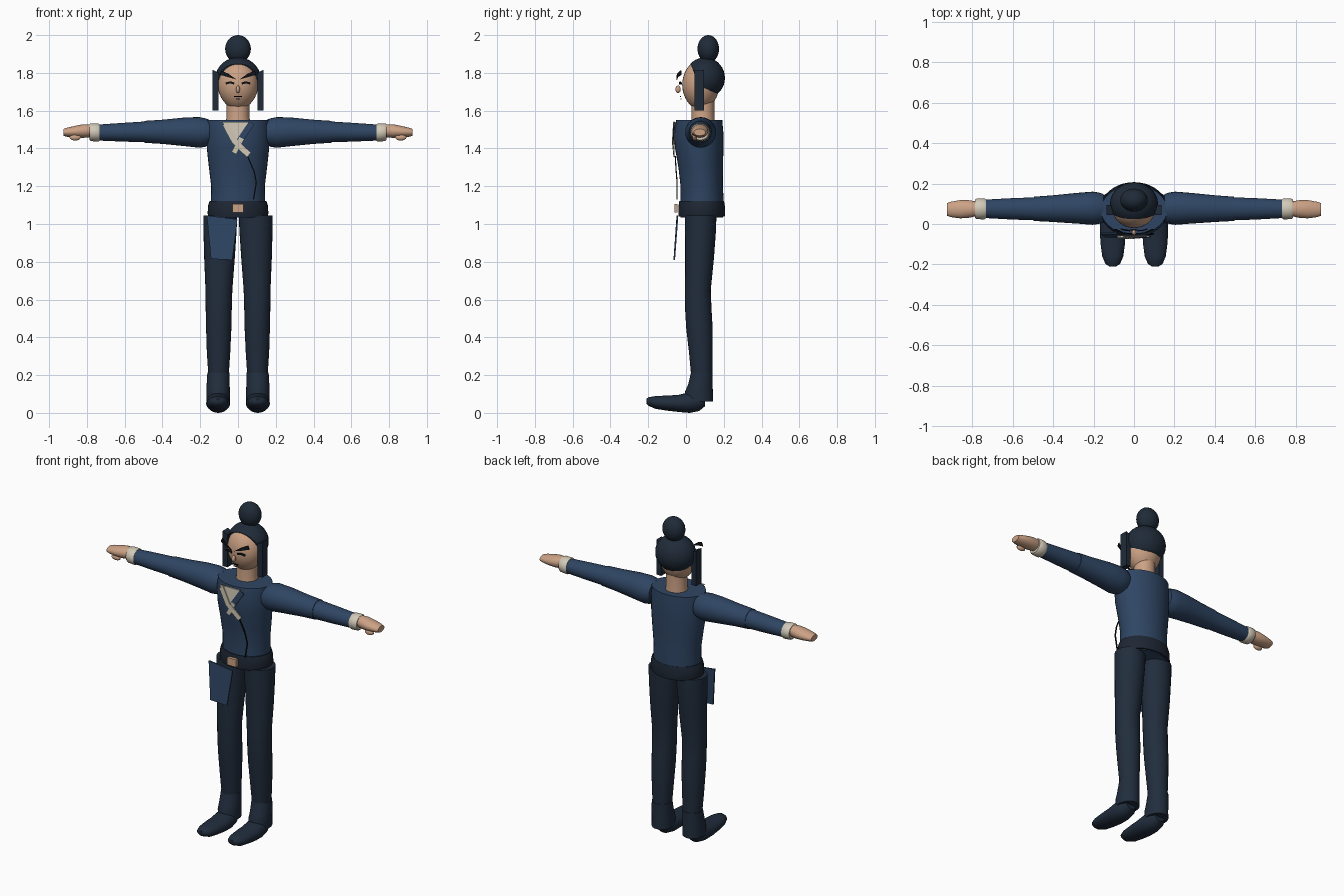
import bpy, bmesh, math
from mathutils import Vector, Matrix

if "Cube" in bpy.data.objects:
    bpy.data.objects.remove(bpy.data.objects["Cube"])


def material(name, rgb):
    m = bpy.data.materials.new(name)
    m.diffuse_color = (*rgb, 1)
    m.use_nodes = True
    m.node_tree.nodes["Principled BSDF"].inputs["Base Color"].default_value = m.diffuse_color
    return m


JACKET = material("navy cloth", (0.028, 0.060, 0.125))
DARK = material("dark navy cloth", (0.015, 0.026, 0.046))
HAIR = material("blue black hair", (0.014, 0.024, 0.040))
BELT = material("belt dark", (0.013, 0.020, 0.034))
SKIN = material("skin", (0.60, 0.36, 0.235))
CREAM = material("cream linen", (0.64, 0.58, 0.47))
BLACK = material("ink black", (0.006, 0.007, 0.010))
LIP = material("lip brown", (0.25, 0.11, 0.08))


def finish(name, bm, mat, angle=40):
    bmesh.ops.recalc_face_normals(bm, faces=bm.faces)
    me = bpy.data.meshes.new(name)
    bm.to_mesh(me)
    bm.free()
    me.materials.append(mat)
    ob = bpy.data.objects.new(name, me)
    bpy.context.collection.objects.link(ob)
    bpy.ops.object.select_all(action='DESELECT')
    ob.select_set(True)
    bpy.context.view_layer.objects.active = ob
    bpy.ops.object.shade_smooth_by_angle(angle=math.radians(angle))
    return ob


def loft(name, axis, sections, mat, seg=28):
    """Elliptical sections (t, centre1, centre2, radius1, radius2) along an axis."""
    bm = bmesh.new()
    rings = []
    for t, c1, c2, r1, r2 in sections:
        ring = []
        for i in range(seg):
            a = 2 * math.pi * i / seg
            co = [c1 + r1 * math.cos(a), c2 + r2 * math.sin(a)]
            co.insert("xyz".index(axis), t)
            ring.append(bm.verts.new(co))
        rings.append(ring)
    for lo, hi in zip(rings, rings[1:]):
        for i in range(seg):
            j = (i + 1) % seg
            bm.faces.new((lo[i], lo[j], hi[j], hi[i]))
    bm.faces.new(rings[0])
    bm.faces.new(rings[-1])
    return finish(name, bm, mat)


def ellipsoid(name, centre, radii, mat, cuts=(), seg=28, shape=None):
    """Ellipsoid; each cut is (point, normal) and removes the normal's side."""
    bm = bmesh.new()
    bmesh.ops.create_uvsphere(bm, u_segments=seg, v_segments=seg * 2 // 3, radius=1)
    for v in bm.verts:
        if shape:
            shape(v.co)
        v.co = Vector(centre) + Vector([a * b for a, b in zip(v.co, radii)])
    for point, normal in cuts:
        geom = bm.verts[:] + bm.edges[:] + bm.faces[:]
        cut = bmesh.ops.bisect_plane(bm, geom=geom, plane_co=point,
                                     plane_no=normal, clear_outer=True)
        edges = [e for e in cut['geom_cut'] if isinstance(e, bmesh.types.BMEdge)]
        bmesh.ops.contextual_create(bm, geom=edges)
    return finish(name, bm, mat)


def plate(name, points, mat, thick=0.006):
    """Thin plate with a polygon outline, thickened along y."""
    bm = bmesh.new()
    face = bm.faces.new([bm.verts.new(p) for p in points])
    ext = bmesh.ops.extrude_face_region(bm, geom=[face])
    verts = [g for g in ext['geom'] if isinstance(g, bmesh.types.BMVert)]
    bmesh.ops.translate(bm, vec=(0, thick, 0), verts=verts)
    return finish(name, bm, mat, 30)


def strip(name, path, width, mat):
    """Flat ribbon facing the front along a path of points."""
    left, right = [], []
    for i, p in enumerate(path):
        d = Vector(path[min(i + 1, len(path) - 1)]) - Vector(path[max(i - 1, 0)])
        n = Vector((-d.z, 0, d.x)).normalized() * width / 2
        left.append(Vector(p) + n)
        right.append(Vector(p) - n)
    return plate(name, left + right[::-1], mat)


# Torso, belt and buckle
loft("jacket_body", 'z', [
    (1.035, 0, .083, .145, .112), (1.12, 0, .085, .143, .115),
    (1.20, 0, .083, .142, .112), (1.30, 0, .078, .154, .118),
    (1.40, 0, .070, .165, .128), (1.48, 0, .067, .168, .131),
    (1.55, 0, .070, .164, .122)], JACKET, 36)
loft("belt", 'z', [(1.04, 0, .083, .156, .122), (1.055, 0, .083, .161, .124),
                   (1.10, 0, .083, .158, .122), (1.122, 0, .083, .150, .118)], BELT, 36)
plate("buckle", [(-.03, -.062, 1.06), (.03, -.062, 1.06),
                 (.03, -.062, 1.106), (-.03, -.062, 1.106)], SKIN, .018)
plate("hip_flap", [(-.165, -.05, 1.045), (-.003, -.05, 1.025),
                   (-.03, -.066, .81), (-.143, -.066, .815)], JACKET, .008)

# Crossed collar on the chest
plate("inner_shirt", [(-.085, -.062, 1.54), (.075, -.062, 1.54), (.0, -.068, 1.42)], CREAM)
strip("collar_blue_band", [(.072, -.066, 1.535), (.005, -.071, 1.435)], .032, JACKET)
strip("collar_under", [(.02, -.072, 1.455), (-.022, -.068, 1.375)], .028, CREAM)
strip("collar_over", [(-.068, -.068, 1.53), (-.02, -.074, 1.44), (.058, -.066, 1.365)], .032, CREAM)
strip("jacket_seam", [(.05, -.06, 1.36), (.085, -.055, 1.28), (.097, -.05, 1.22),
                      (.082, -.05, 1.13)], .006, BLACK)


# Head, narrowing to the chin
def jaw(co):
    if co.z < 0:
        co.x *= 1 - .14 * co.z * co.z
        co.y *= 1 - .10 * co.z * co.z


loft("neck", 'z', [(1.53, 0, .09, .066, .064), (1.57, 0, .09, .060, .060),
                   (1.66, 0, .09, .060, .060)], SKIN)
ellipsoid("head", (0, .078, 1.735), (.107, .098, .132), SKIN, shape=jaw)
ellipsoid("hair_cap", (0, .1, 1.773), (.119, .106, .109), HAIR,
          [((0, .1, 1.685), (0, .12, -1)), ((0, .035, 1.82), (0, -.93, -.36))])
ellipsoid("hair_bun", (0, .118, 1.927), (.068, .057, .073), HAIR)

# Face, mirrored left and right
ellipsoid("nose", (0, -.042, 1.713), (.011, .014, .020), SKIN, seg=14)
strip("mouth", [(-.021, -.033, 1.675), (.021, -.033, 1.675)], .006, BLACK)
strip("lower_lip", [(-.011, -.03, 1.662), (.011, -.03, 1.662)], .005, LIP)
for s, side in ((-1, "left"), (1, "right")):
    plate(side + "_brow", [(s * .008, -.052, 1.765), (s * .05, -.048, 1.777),
                           (s * .096, -.03, 1.79), (s * .088, -.03, 1.812),
                           (s * .05, -.048, 1.795)], BLACK)
    strip(side + "_eye", [(s * .02, -.036, 1.744), (s * .042, -.035, 1.75),
                          (s * .065, -.028, 1.744)], .011, BLACK)
    # Side locks
    bm = bmesh.new()
    bmesh.ops.create_cube(bm, size=1, matrix=Matrix.Translation((s * .119, .069, 1.708))
                          @ Matrix.Diagonal((.032, .05, .216, 1)))
    for v in bm.verts:
        if v.co.z > 1.7 and abs(v.co.x) < .119:
            v.co.z -= .015
    finish(side + "_hair_lock", bm, HAIR)

    # Arms
    loft(side + "_upper_sleeve", 'x', [
        (s * .150, .078, 1.485, .070, .066), (s * .175, .078, 1.484, .078, .076),
        (s * .205, .078, 1.485, .082, .081), (s * .28, .078, 1.488, .076, .076),
        (s * .40, .076, 1.488, .066, .064), (s * .495, .075, 1.488, .060, .058)], JACKET)
    loft(side + "_lower_sleeve", 'x', [
        (s * .485, .075, 1.488, .057, .055), (s * .60, .075, 1.486, .053, .050),
        (s * .745, .075, 1.484, .045, .042)], JACKET)
    loft(side + "_cuff", 'x', [
        (s * .733, .075, 1.484, .047, .045), (s * .741, .075, 1.484, .052, .048),
        (s * .778, .075, 1.486, .051, .047), (s * .786, .075, 1.487, .045, .042)], CREAM)
    loft(side + "_hand", 'x', [
        (s * .778, .075, 1.494, .036, .034), (s * .82, .074, 1.492, .044, .036),
        (s * .86, .073, 1.489, .045, .031), (s * .905, .072, 1.486, .038, .024),
        (s * .925, .072, 1.485, .031, .018)], SKIN)
    ellipsoid(side + "_thumb", (s * .862, .046, 1.458), (.030, .013, .016), SKIN, seg=14)

    # Legs
    loft(side + "_trouser_leg", 'z', [
        (.20, s * .103, .083, .054, .056), (.32, s * .103, .078, .062, .062),
        (.45, s * .102, .071, .067, .070), (.55, s * .102, .065, .069, .070),
        (.65, s * .101, .063, .071, .068), (.82, s * .098, .072, .081, .076),
        (.97, s * .095, .077, .088, .082), (1.045, s * .094, .078, .089, .083)], DARK)
    # Boots
    loft(side + "_boot_shaft", 'z', [
        (.06, s * .105, .070, .062, .072), (.11, s * .105, .068, .062, .074),
        (.15, s * .105, .076, .061, .065), (.215, s * .104, .084, .058, .057)], DARK)
    loft(side + "_boot_foot", 'y', [
        (-.21, s * .105, .062, .016, .012), (-.198, s * .105, .060, .036, .023),
        (-.16, s * .105, .055, .052, .034), (-.10, s * .105, .052, .060, .040),
        (-.04, s * .105, .050, .064, .045), (.02, s * .105, .055, .062, .055),
        (.07, s * .105, .060, .054, .050), (.10, s * .105, .070, .036, .035)], DARK)
